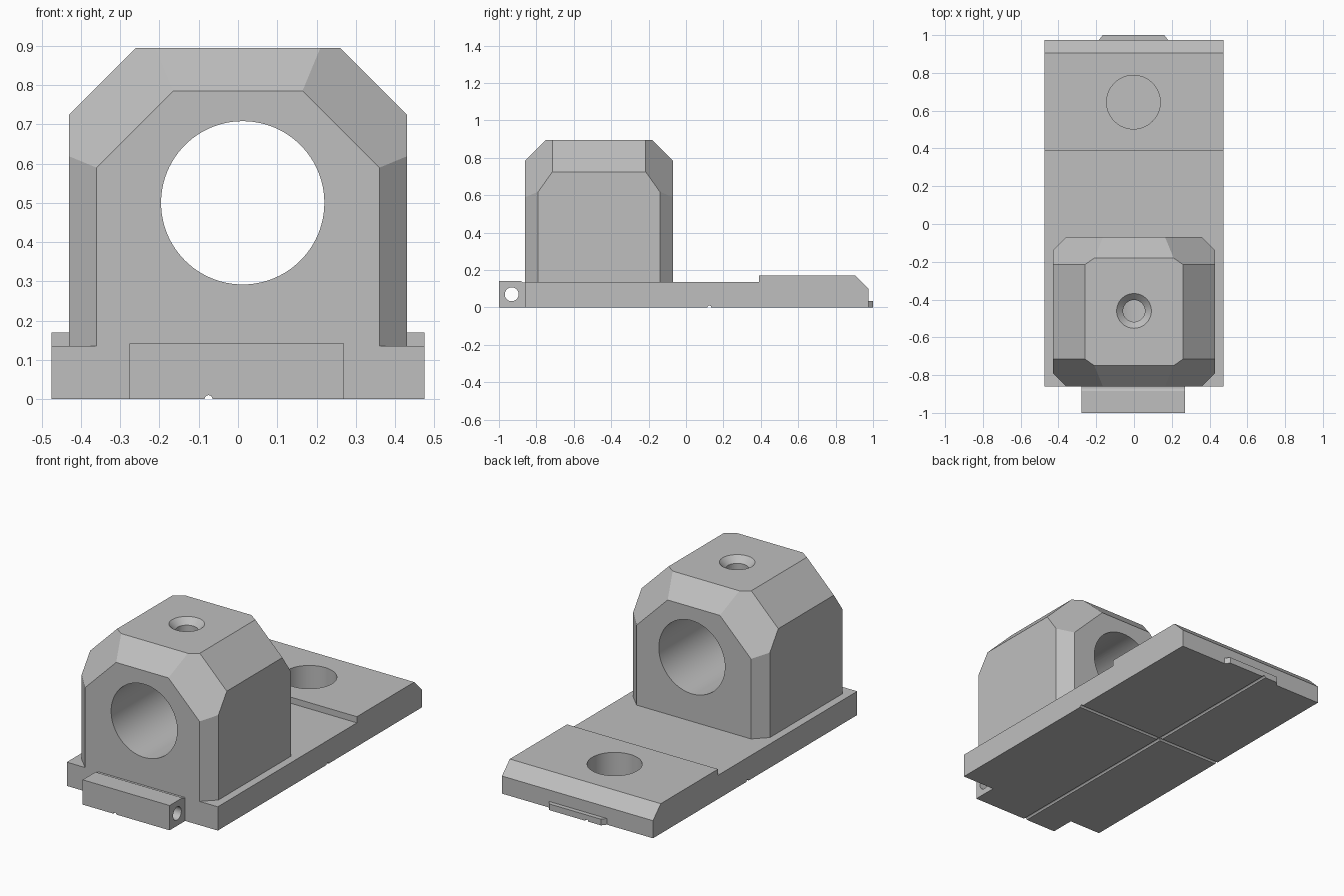
import bpy, bmesh
from math import radians, sqrt
from mathutils import Matrix, Vector

if "Cube" in bpy.data.objects:
    bpy.data.objects.remove(bpy.data.objects["Cube"], do_unlink=True)

GREY = (0.52, 0.52, 0.52, 1)
grey = bpy.data.materials.new("plain grey")
grey.use_nodes = True
grey.diffuse_color = GREY
grey.node_tree.nodes["Principled BSDF"].inputs["Base Color"].default_value = GREY


def make(name, bm):
    bmesh.ops.recalc_face_normals(bm, faces=bm.faces)
    mesh = bpy.data.meshes.new(name)
    bm.to_mesh(mesh)
    bm.free()
    obj = bpy.data.objects.new(name, mesh)
    bpy.context.collection.objects.link(obj)
    mesh.materials.append(grey)
    return obj


def prism(name, points, offset):
    """Extrude a flat outline of 3D points along an offset."""
    bm = bmesh.new()
    face = bm.faces.new([bm.verts.new(p) for p in points])
    ext = bmesh.ops.extrude_face_region(bm, geom=[face])
    verts = [v for v in ext["geom"] if isinstance(v, bmesh.types.BMVert)]
    bmesh.ops.translate(bm, verts=verts, vec=offset)
    return make(name, bm)


def drill(obj, start, end, r1, r2=None, segments=64):
    """Cut a round or conical hole between two points."""
    start, end = Vector(start), Vector(end)
    axis = end - start
    turn = axis.to_track_quat("Z", "Y").to_matrix().to_4x4()
    bm = bmesh.new()
    bmesh.ops.create_cone(bm, cap_ends=True, segments=segments, radius1=r1,
                          radius2=r1 if r2 is None else r2, depth=axis.length,
                          matrix=Matrix.Translation((start + end) / 2) @ turn)
    cutter = make("cutter", bm)
    cutter.hide_render = True
    mod = obj.modifiers.new("hole", "BOOLEAN")
    mod.operation = "DIFFERENCE"
    mod.solver = "EXACT"
    mod.object = cutter
    bpy.context.view_layer.objects.active = obj
    bpy.ops.object.modifier_apply(modifier=mod.name)
    bpy.data.objects.remove(cutter, do_unlink=True)


# Base plate with a raised, chamfered rear pad
W = 0.475
base = prism("base_plate", [(-W, y, z) for y, z in (
    (-0.86, 0), (0.975, 0), (0.975, 0.1), (0.905, 0.17),
    (0.39, 0.17), (0.39, 0.135), (-0.86, 0.135))], (2 * W, 0, 0))

# Front lug with a cross hole
lug = prism("front_lug", [(-0.277, y, z) for y, z in (
    (-1, 0), (-0.86, 0), (-0.86, 0.133), (-0.87, 0.133),
    (-0.885, 0.141), (-1, 0.141))], (0.547, 0, 0))

# Small rear tongue
tongue = prism("rear_tongue", [(-0.185, 0.975, 0), (0.18, 0.975, 0),
                               (0.16, 1, 0), (-0.165, 1, 0)], (0, 0, 0.035))

# Bearing block: a box trimmed by symmetric chamfer planes
YC = -0.465
bm = bmesh.new()
bmesh.ops.create_cube(bm, size=1, matrix=Matrix.Translation((0, 0, 0.515))
                      @ Matrix.Diagonal((0.86, 0.79, 0.76, 1)))
for sx in (-1, 1):
    for sy in (-1, 1):
        for normal, limit in (((sx, 0, 1), 1.155), ((0, sy, 1), 1.18),
                              ((sx, sy, 0), 0.755),
                              ((sx, sy * sqrt(2), 1), 1.508)):
            n = Vector(normal)
            bmesh.ops.bisect_plane(
                bm, geom=bm.verts[:] + bm.edges[:] + bm.faces[:], dist=1e-5,
                plane_co=n * limit / n.length_squared, plane_no=n, clear_outer=True)
            rim = [e for e in bm.edges if e.is_boundary]
            if rim:
                bmesh.ops.holes_fill(bm, edges=rim, sides=0)
bmesh.ops.translate(bm, verts=bm.verts, vec=(0, YC, 0))
block = make("bearing_block", bm)

# Holes
drill(block, (0.012, -1.1, 0.5), (0.012, 0.2, 0.5), 0.208, segments=96)
drill(block, (0, -0.46, 0.5), (0, -0.46, 1), 0.058)
drill(block, (0, -0.46, 0.86), (0, -0.46, 0.92), 0.057, 0.117)
drill(base, (-0.003, 0.645, 0.02), (-0.003, 0.645, 0.3), 0.142)
drill(lug, (-0.5, -0.932, 0.07), (0.5, -0.932, 0.07), 0.037, segments=48)

# Crossing grooves on the underside
for part in (base, lug, tongue):
    drill(part, (-0.075, -1.2, 0), (-0.075, 1.2, 0), 0.01, segments=16)
drill(base, (-0.6, 0.125, 0), (0.6, 0.125, 0), 0.01, segments=16)

# Smooth bores, crisp edges
bpy.ops.object.select_all(action="DESELECT")
for part in (base, lug, tongue, block):
    part.select_set(True)
bpy.context.view_layer.objects.active = block
bpy.ops.object.shade_smooth_by_angle(angle=radians(25))
